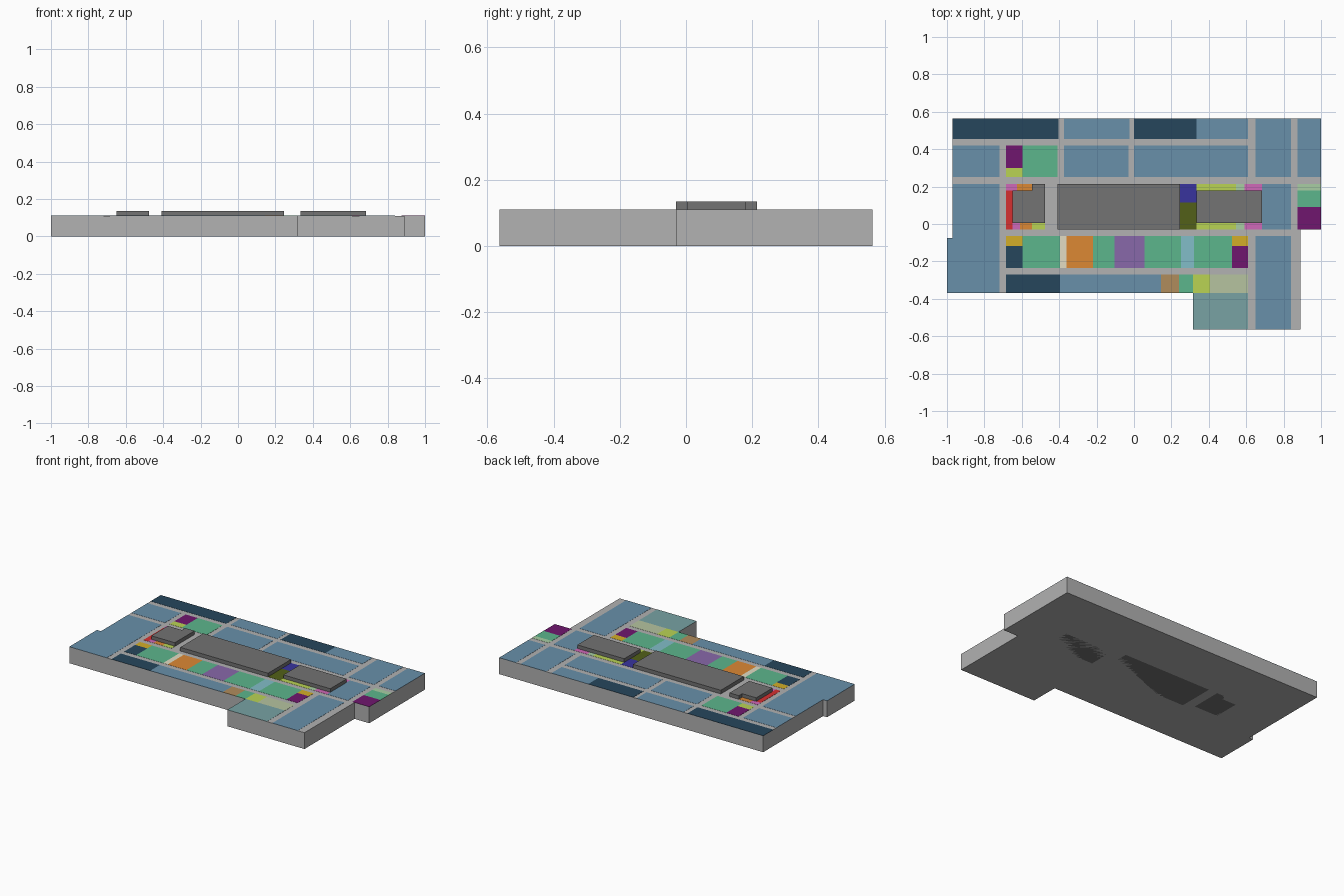
import bpy, bmesh

TOP = 0.11


def linear(c):
    c /= 255
    return c / 12.92 if c <= 0.04045 else ((c + 0.055) / 1.055) ** 2.4


def material(name, rgb):
    m = bpy.data.materials.new(name)
    m.diffuse_color = (*[linear(c) for c in rgb], 1)
    return m


def prism(name, outline, z0, z1, mat):
    """Extrude a flat outline from z0 to z1."""
    bm = bmesh.new()
    base = bm.faces.new([bm.verts.new((x, y, z0)) for x, y in outline])
    ext = bmesh.ops.extrude_face_region(bm, geom=[base], use_keep_orig=True)
    for v in ext["geom"]:
        if isinstance(v, bmesh.types.BMVert):
            v.co.z = z1
    bmesh.ops.recalc_face_normals(bm, faces=bm.faces)
    mesh = bpy.data.meshes.new(name)
    bm.to_mesh(mesh)
    bm.free()
    mesh.materials.append(mat)
    ob = bpy.data.objects.new(name, mesh)
    bpy.context.collection.objects.link(ob)
    return ob


def rect(x0, x1, y0, y1):
    return [(x0, y0), (x1, y0), (x1, y1), (x0, y1)]


# Floor slab with its stepped outline
slab_outline = [(-1, -0.37), (0.315, -0.37), (0.315, -0.563), (0.89, -0.563),
                (0.89, -0.03), (1, -0.03), (1, 0.563), (-0.97, 0.563),
                (-0.97, -0.075), (-1, -0.075)]
prism("floor_slab", slab_outline, 0, TOP, material("slab_grey", (178, 178, 178)))

# Raised service cores
core = material("core_grey", (115, 115, 115))
prism("core_west", [(-0.65, 0.005), (-0.475, 0.005), (-0.475, 0.215), (-0.545, 0.215),
                    (-0.545, 0.18), (-0.65, 0.18)], 0, 0.135, core)
prism("core_centre", rect(-0.41, 0.245, -0.03, 0.215), 0, 0.135, core)
prism("core_east", rect(0.335, 0.685, 0.005, 0.18), 0, 0.135, core)

# Rows of rooms: (y0, y1, [(colour, x0, x1), ...])
colours = {
    "blue": (104, 144, 170), "navy": (38, 70, 92), "green": (92, 182, 140),
    "purple": (112, 22, 110), "lime": (186, 212, 84), "red": (214, 48, 48),
    "pink": (208, 104, 184), "orange": (220, 136, 52), "gold": (212, 174, 40),
    "violet": (136, 104, 170), "sky": (130, 190, 200), "cream": (226, 220, 196),
    "tan": (176, 140, 92), "sage": (182, 196, 160), "teal": (120, 162, 164),
    "indigo": (56, 52, 158), "olive": (82, 96, 24), "mint": (168, 206, 164),
}
mats = {name: material(name, rgb) for name, rgb in colours.items()}

rows = [
    # North edge
    (0.455, 0.563, [("navy", -0.97, -0.405), ("blue", -0.375, -0.025),
                    ("navy", 0, 0.335), ("blue", 0.335, 0.61)]),
    (0.25, 0.563, [("blue", 0.65, 0.84), ("blue", 0.875, 1)]),
    # Second row
    (0.25, 0.42, [("blue", -0.97, -0.72), ("green", -0.595, -0.41),
                  ("blue", -0.375, -0.03), ("blue", 0, 0.61)]),
    (0.30, 0.42, [("purple", -0.685, -0.595)]),
    (0.25, 0.30, [("lime", -0.685, -0.595)]),
    # Middle row around the cores
    (-0.03, 0.18, [("red", -0.685, -0.65)]),
    (0.18, 0.215, [("pink", -0.685, -0.625), ("orange", -0.625, -0.545),
                   ("lime", 0.335, 0.545), ("mint", 0.545, 0.59),
                   ("pink", 0.59, 0.685), ("mint", 0.875, 1)]),
    (-0.03, 0.005, [("pink", -0.65, -0.61), ("orange", -0.61, -0.545),
                    ("lime", -0.545, -0.475), ("lime", 0.335, 0.545),
                    ("mint", 0.545, 0.59), ("pink", 0.59, 0.685)]),
    (0.115, 0.215, [("indigo", 0.245, 0.335)]),
    (-0.03, 0.115, [("olive", 0.245, 0.335)]),
    (-0.03, 0.215, [("blue", 0.685, 0.84)]),
    (0.09, 0.18, [("green", 0.875, 1)]),
    (-0.03, 0.09, [("purple", 0.875, 1)]),
    # Fourth row
    (-0.235, -0.065, [("green", -0.595, -0.395), ("cream", -0.395, -0.36),
                      ("orange", -0.36, -0.22), ("green", -0.22, -0.105),
                      ("violet", -0.105, 0.055), ("green", 0.055, 0.25),
                      ("sky", 0.25, 0.32), ("green", 0.32, 0.525)]),
    (-0.117, -0.065, [("gold", -0.685, -0.595), ("gold", 0.525, 0.61)]),
    (-0.235, -0.117, [("navy", -0.685, -0.595), ("purple", 0.525, 0.61)]),
    # South edge
    (-0.37, -0.27, [("navy", -0.685, -0.395), ("blue", -0.395, 0.145),
                    ("tan", 0.145, 0.24), ("green", 0.24, 0.315),
                    ("lime", 0.315, 0.405), ("sage", 0.405, 0.61)]),
    (-0.563, -0.37, [("teal", 0.315, 0.61)]),
    (-0.563, -0.065, [("blue", 0.65, 0.84)]),
]
for y0, y1, rooms in rows:
    for colour, x0, x1 in rooms:
        prism(f"room_{colour}", rect(x0, x1, y0, y1), TOP - 0.001, TOP + 0.001, mats[colour])

# Large L-shaped room at the west end
prism("room_west_end", [(-1, -0.37), (-0.72, -0.37), (-0.72, 0.215), (-0.97, 0.215),
                        (-0.97, -0.075), (-1, -0.075)], TOP - 0.001, TOP + 0.001, mats["blue"])
